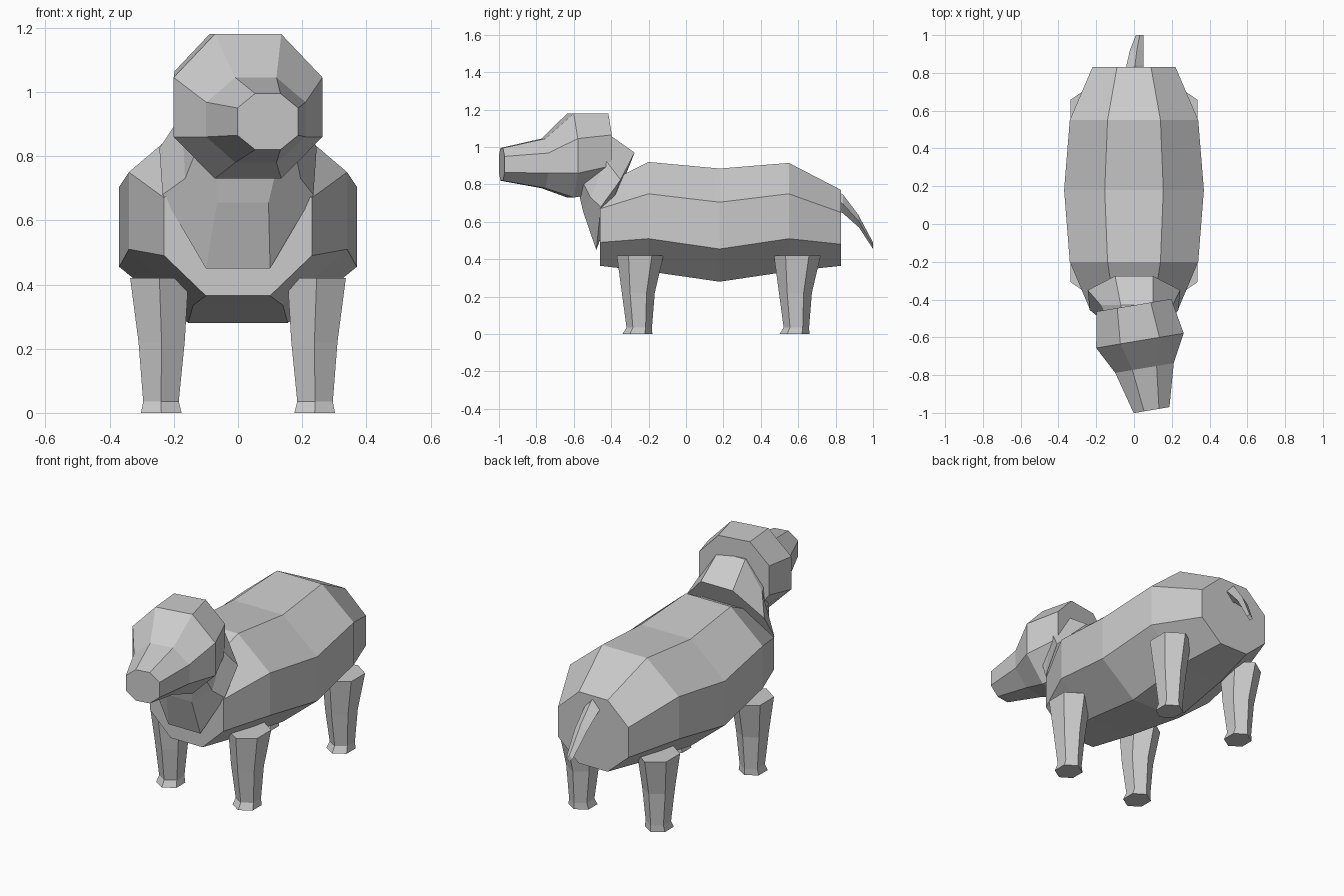
import bpy, bmesh
from math import sin, cos, radians
from mathutils import Vector, Matrix

cube = bpy.data.objects.get("Cube")
if cube:
    bpy.data.objects.remove(cube, do_unlink=True)

GREY = (0.6, 0.6, 0.6, 1)
mat = bpy.data.materials.new("plain grey")
mat.use_nodes = True
mat.diffuse_color = GREY
mat.node_tree.nodes["Principled BSDF"].inputs["Base Color"].default_value = GREY


def loft(name, rings):
    """Skin a list of equal-length point rings and cap both ends."""
    bm = bmesh.new()
    loops = [[bm.verts.new(p) for p in ring] for ring in rings]
    n = len(loops[0])
    for a, b in zip(loops, loops[1:]):
        for i in range(n):
            j = (i + 1) % n
            bm.faces.new((a[i], a[j], b[j], b[i]))
    bm.faces.new(loops[0])
    bm.faces.new(loops[-1])
    bmesh.ops.recalc_face_normals(bm, faces=bm.faces[:])
    mesh = bpy.data.meshes.new(name)
    bm.to_mesh(mesh)
    bm.free()
    mesh.materials.append(mat)
    ob = bpy.data.objects.new(name, mesh)
    bpy.context.collection.objects.link(ob)
    return ob


def mirror_ring(levels, cx=0.0):
    """Symmetric octagon from four (half width, y, z) levels, top to bottom."""
    return ([Vector((cx + w, y, z)) for w, y, z in levels]
            + [Vector((cx - w, y, z)) for w, y, z in reversed(levels)])


def octagon(y, wide, narrow, heights):
    return mirror_ring([(w, y, z) for w, z in
                        zip((narrow, wide, wide, narrow), heights)])


# barrel body
loft("body", [
    octagon(-0.46, 0.23, 0.10, (0.79, 0.67, 0.49, 0.365)),
    octagon(-0.20, 0.34, 0.14, (0.92, 0.75, 0.51, 0.335)),
    octagon(0.18, 0.37, 0.155, (0.885, 0.705, 0.455, 0.28)),
    octagon(0.55, 0.34, 0.14, (0.915, 0.75, 0.51, 0.335)),
    octagon(0.83, 0.22, 0.09, (0.77, 0.65, 0.48, 0.365)),
])

# neck, rising from a tilted collar into the head
loft("neck", [
    mirror_ring([(0.10, -0.275, 0.97), (0.245, -0.35, 0.825),
                 (0.235, -0.455, 0.68), (0.10, -0.48, 0.45)]),
    mirror_ring([(0.085, -0.43, 1.08), (0.19, -0.43, 0.93),
                 (0.18, -0.51, 0.73), (0.08, -0.55, 0.655)], 0.015),
    mirror_ring([(0.08, -0.48, 1.08), (0.17, -0.50, 0.96),
                 (0.15, -0.56, 0.83), (0.09, -0.57, 0.74)], 0.025),
])

# head and muzzle, turned slightly to the left
head = loft("head", [
    octagon(0.0, 0.20, 0.09, (1.18, 1.065, 0.90, 0.76)),
    octagon(-0.19, 0.235, 0.105, (1.18, 1.045, 0.86, 0.73)),
    octagon(-0.337, 0.157, 0.065, (1.045, 0.968, 0.86, 0.78)),
    octagon(-0.563, 0.096, 0.04, (0.995, 0.95, 0.865, 0.82)),
])
head.data.transform(Matrix.Translation((0, -0.43, 0))
                    @ Matrix.Rotation(radians(9.5), 4, "Z"))


# four six-sided legs with flared feet
def leg_ring(cx, cy, rx, ry, z):
    return [Vector((cx + rx * sin(radians(60 * i)),
                    cy + ry * cos(radians(60 * i)), z)) for i in range(6)]


LEG = [(0.245, 0.01, 0.105, 0.125, 0.42), (0.238, 0.0, 0.083, 0.088, 0.22),
       (0.24, 0.005, 0.064, 0.068, 0.035), (0.239, -0.005, 0.073, 0.08, 0.0)]
for end, y in (("front", -0.255), ("back", 0.585)):
    for side, s in (("left", 1), ("right", -1)):
        loft(f"{end}_{side}_leg",
             [leg_ring(s * x, y + dy, rx, ry, z) for x, dy, rx, ry, z in LEG])


# drooping tail, curling to the left
def tail_ring(cx, w, low, high):
    mid = (Vector(low) + Vector(high)) / 2
    return [Vector((cx, *high)), Vector((cx + w, *mid)),
            Vector((cx, *low)), Vector((cx - w, *mid))]


loft("tail", [
    tail_ring(0.0, 0.045, (0.80, 0.67), (0.80, 0.77)),
    tail_ring(0.005, 0.045, (0.84, 0.645), (0.84, 0.745)),
    tail_ring(0.015, 0.036, (0.925, 0.57), (0.92, 0.64)),
    tail_ring(0.03, 0.02, (1.0, 0.455), (1.0, 0.49)),
])
